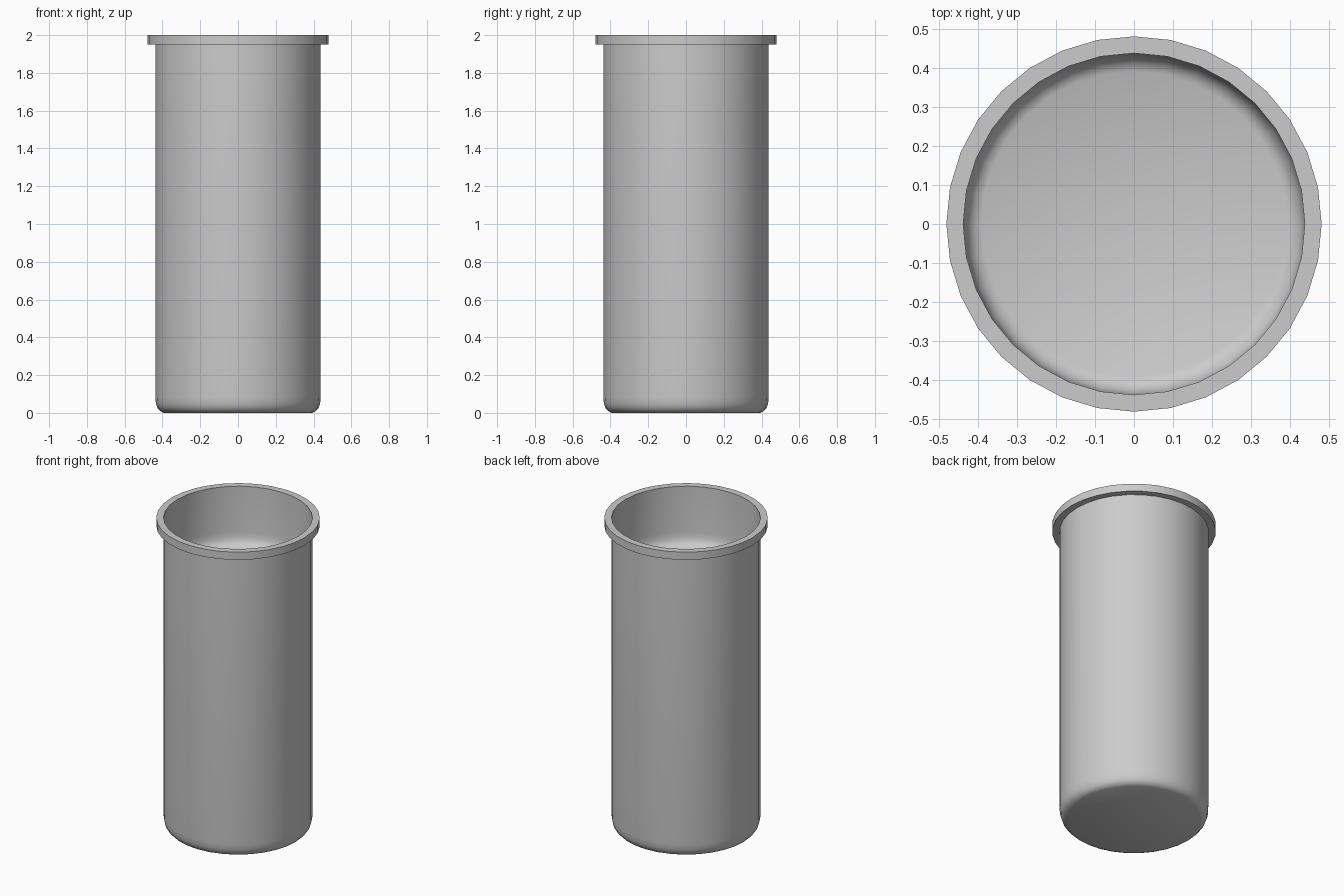
import bpy, bmesh, math

if "Cube" in bpy.data.objects:
    bpy.data.objects.remove(bpy.data.objects["Cube"])

SIDES = 32


def lathe(name, profile):
    """Spin an (radius, height) profile around z, capping the ends."""
    bm = bmesh.new()
    rings = []
    for r, z in profile:
        rings.append([bm.verts.new((r * math.cos(2 * math.pi * i / SIDES),
                                    r * math.sin(2 * math.pi * i / SIDES), z))
                      for i in range(SIDES)])
    for a, b in zip(rings, rings[1:]):
        for i in range(SIDES):
            j = (i + 1) % SIDES
            bm.faces.new((a[i], a[j], b[j], b[i]))
    bm.faces.new(rings[0][::-1])
    bm.faces.new(rings[-1])
    bmesh.ops.recalc_face_normals(bm, faces=bm.faces)
    mesh = bpy.data.meshes.new(name)
    bm.to_mesh(mesh)
    bm.free()
    ob = bpy.data.objects.new(name, mesh)
    bpy.context.collection.objects.link(ob)
    bpy.ops.object.select_all(action='DESELECT')
    bpy.context.view_layer.objects.active = ob
    ob.select_set(True)
    bpy.ops.object.shade_smooth_by_angle(angle=math.radians(35))
    return ob


# Rounded end, from the flat disc out to the wall
fillet = [(0.392, 0.0), (0.412, 0.009), (0.427, 0.026), (0.435, 0.052), (0.438, 0.085)]
FLOOR = 1.62

# Canister: rounded base, straight wall, flanged rim, recessed inner floor
profile = fillet + [(0.438, 1.95), (0.48, 1.95), (0.48, 2.0), (0.437, 2.0)]
profile += [(r - 0.001, FLOOR + z) for r, z in reversed(fillet)]
lathe("canister", profile)
